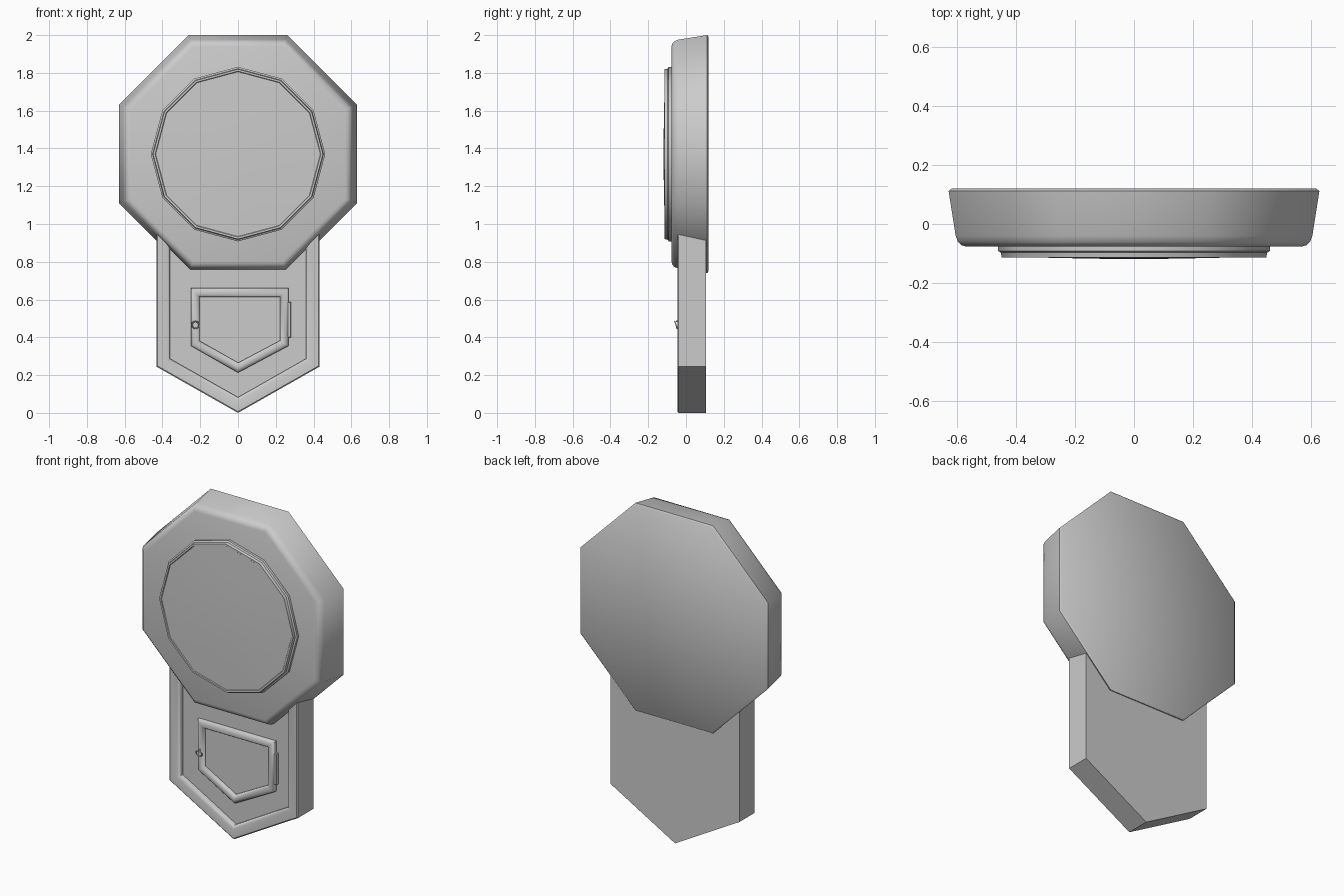
import bpy, bmesh, math
from mathutils import Vector

if "Cube" in bpy.data.objects:
    bpy.data.objects.remove(bpy.data.objects["Cube"])


def polygon(n, radius, cz, phase):
    return [(radius * math.cos(phase + math.tau * i / n),
             cz + radius * math.sin(phase + math.tau * i / n)) for i in range(n)]


def inset(pts, d):
    """Mitred inset of a counter-clockwise outline in the xz plane."""
    out = []
    n = len(pts)
    for i in range(n):
        a, b, c = (Vector(pts[k % n]) for k in (i - 1, i, i + 1))
        e1, e2 = (b - a).normalized(), (c - b).normalized()
        n1, n2 = Vector((-e1.y, e1.x)), Vector((-e2.y, e2.x))
        out.append(b + (n1 + n2) * d / (1 + n1.dot(n2)))
    return out


def loft(name, outline, profile, front=None, back=None, angle=30):
    """Stack inset copies of an outline along y; profile is (inset, y) pairs.
    front/back give the y of a fan centre, otherwise the end is a flat face."""
    bm = bmesh.new()
    rings = [[bm.verts.new((p[0], y, p[1])) for p in inset(outline, d)]
             for d, y in profile]
    n = len(outline)
    for r0, r1 in zip(rings, rings[1:]):
        for i in range(n):
            j = (i + 1) % n
            bm.faces.new((r0[i], r0[j], r1[j], r1[i]))
    cz = sum(p[1] for p in outline) / n
    for ring, y in ((rings[0], back), (rings[-1], front)):
        if y is None:
            bm.faces.new(ring)
        else:
            c = bm.verts.new((0, y, cz))
            for i in range(n):
                bm.faces.new((ring[i], ring[(i + 1) % n], c))
    bmesh.ops.recalc_face_normals(bm, faces=bm.faces)
    me = bpy.data.meshes.new(name)
    bm.to_mesh(me)
    bm.free()
    ob = bpy.data.objects.new(name, me)
    bpy.context.collection.objects.link(ob)
    smooth(ob, angle)
    return ob


def smooth(ob, angle):
    bpy.ops.object.select_all(action='DESELECT')
    ob.select_set(True)
    bpy.context.view_layer.objects.active = ob
    bpy.ops.object.shade_smooth_by_angle(angle=math.radians(angle))


CZ = 1.37

# octagonal clock head: bevelled back edge, tapered sides, rounded front edge
octagon = polygon(8, 0.63 / math.cos(math.pi / 8), CZ, math.pi / 8)
loft("clock_head", octagon,
     [(0.01, 0.12), (0.0, 0.112), (0.002, 0.1), (0.024, -0.04), (0.032, -0.061),
      (0.044, -0.072), (0.06, -0.077)], back=0.12, angle=50)

# twelve-sided dial bezel and shallow glass
dial = polygon(12, 0.462, CZ, 0)
loft("dial_bezel", dial,
     [(0.0, -0.06), (0.0, -0.092), (0.009, -0.097), (0.012, -0.114),
      (0.022, -0.114), (0.026, -0.109)], angle=35)
loft("dial_glass", inset(dial, 0.025),
     [(0.0, -0.1), (0.0, -0.11), (0.15, -0.115), (0.3, -0.118)], front=-0.119, angle=50)

# pendulum case with a recessed front
case = [(0, 0), (0.432, 0.245), (0.432, 1.1), (-0.432, 1.1), (-0.432, 0.245)]
loft("pendulum_case", case,
     [(0, 0.105), (0, -0.04), (0.006, -0.045), (0.055, -0.045), (0.066, -0.039),
      (0.072, -0.03), (0.072, -0.015)], angle=35)

# pointed door with a rounded moulding
door = [(0, 0.213), (0.268, 0.355), (0.268, 0.66), (-0.25, 0.66), (-0.25, 0.355)]
loft("case_door", door,
     [(0, -0.005), (0, -0.028), (0.006, -0.037), (0.016, -0.042), (0.03, -0.042),
      (0.04, -0.037), (0.046, -0.028), (0.046, -0.018)], angle=50)

# door hinge
hinge = [(0.262, 0.4), (0.281, 0.4), (0.281, 0.588), (0.262, 0.588)]
loft("door_hinge", hinge, [(0, -0.005), (0, -0.03), (0.003, -0.033)])

# tilted ring pull and its pin
bpy.ops.mesh.primitive_torus_add(
    major_segments=16, minor_segments=6, major_radius=0.019, minor_radius=0.004,
    location=(-0.225, -0.053, 0.466), rotation=(math.radians(108), 0, 0))
ring = bpy.context.object
ring.name = "door_ring_pull"
smooth(ring, 60)
bpy.ops.mesh.primitive_cylinder_add(
    vertices=8, radius=0.004, depth=0.02,
    location=(-0.225, -0.043, 0.485), rotation=(math.radians(90), 0, 0))
bpy.context.object.name = "ring_pin"
